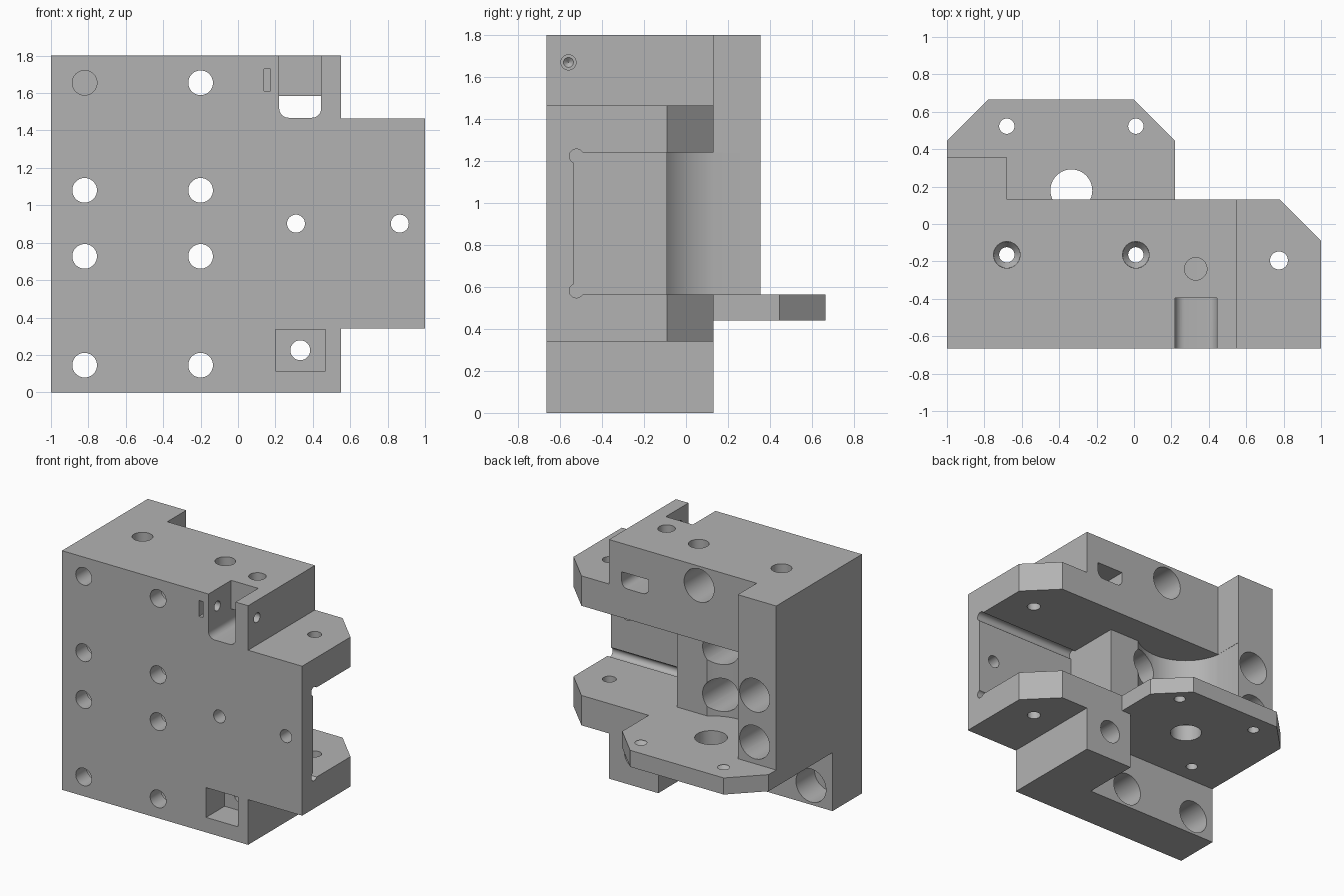
import bpy, bmesh, math
from mathutils import Matrix, Vector

if "Cube" in bpy.data.objects:
    bpy.data.objects.remove(bpy.data.objects["Cube"])

grey = bpy.data.materials.new("machined_grey")
grey.diffuse_color = (0.45, 0.45, 0.45, 1)
grey.use_nodes = True
grey.node_tree.nodes["Principled BSDF"].inputs["Base Color"].default_value = grey.diffuse_color


def make_object(name, bm):
    bmesh.ops.recalc_face_normals(bm, faces=bm.faces)
    mesh = bpy.data.meshes.new(name)
    bm.to_mesh(mesh)
    bm.free()
    obj = bpy.data.objects.new(name, mesh)
    mesh.materials.append(grey)
    bpy.context.collection.objects.link(obj)
    return obj


def prism(name, outline, lo, hi, axis="z"):
    """Extrude a 2D outline along z (x,y outline) or y (x,z outline)."""
    bm = bmesh.new()
    place = (lambda p: (p[0], p[1], lo)) if axis == "z" else (lambda p: (p[0], lo, p[1]))
    face = bm.faces.new([bm.verts.new(place(p)) for p in outline])
    geom = bmesh.ops.extrude_face_region(bm, geom=[face])["geom"]
    step = Vector((0, 0, hi - lo)) if axis == "z" else Vector((0, hi - lo, 0))
    bmesh.ops.translate(bm, vec=step, verts=[v for v in geom if isinstance(v, bmesh.types.BMVert)])
    return make_object(name, bm)


def box(name, x0, x1, y0, y1, z0, z1):
    return prism(name, [(x0, y0), (x1, y0), (x1, y1), (x0, y1)], z0, z1)


def rod(name, start, end, r1, r2=None, segments=40):
    """Cylinder or cone between two points."""
    a, b = Vector(start), Vector(end)
    bm = bmesh.new()
    turn = (b - a).to_track_quat("Z", "Y").to_matrix().to_4x4()
    bmesh.ops.create_cone(bm, cap_ends=True, segments=segments, radius1=r1,
                          radius2=r1 if r2 is None else r2, depth=(b - a).length,
                          matrix=Matrix.Translation((a + b) / 2) @ turn)
    return make_object(name, bm)


# Main block from its plan outline
body = prism("mount_block", [(-1, -.665), (1, -.665), (1, -.09), (.78, .13), (.22, .13),
                             (.22, .445), (0, .665), (-.78, .665), (-1, .445)], 0, 1.8)


def cut(cutter):
    cutter.hide_render = True
    mod = body.modifiers.new("cut", "BOOLEAN")
    mod.operation, mod.solver, mod.object = "DIFFERENCE", "EXACT", cutter
    bpy.context.view_layer.objects.active = body
    bpy.ops.object.modifier_apply(modifier=mod.name)
    bpy.data.objects.remove(cutter)


# Steps above and below the rear plate, and beside the flanges
cut(prism("above_plate", [(-2, .355), (-.68, .355), (-.68, .13), (2, .13), (2, 2), (-2, 2)], .565, 3))
cut(prism("below_plate", [(-2, -.315), (.14, -.315), (.14, .13), (2, .13), (2, 2), (-2, 2)], -1, .44))
cut(box("above_flange", .55, 2, -2, 2, 1.465, 3))
cut(box("below_flange", .55, 2, -2, 2, -1, .34))

# Round rear pocket joined to the rectangular side pocket
cx, cy, r = -.335, .18, .35
arc = [(cx + r * math.cos(math.radians(d)), cy + r * math.sin(math.radians(d)))
       for d in [188.2 + (309.5 - 188.2) * i / 20 for i in range(21)]]
cut(prism("pocket", [(2, 2), (-.68, 2)] + arc + [(.14, -.09), (.14, -.535), (2, -.535)], .565, 1.24))
for z in (.582, 1.223):
    cut(rod("corner_relief", (.14, -.522, z), (2, -.522, z), .034, segments=24))

# Mounting holes from the front, with wide bores from the back
for x in (-.82, -.2):
    for z in (.145, .727, 1.08, 1.655):
        blind = x < -.5 and z > 1.5
        cut(rod("bolt_hole", (x, -1, z), (x, -.4 if blind else -.5, z), .066))
        if not blind:
            cut(rod("bolt_bore", (x, -.535, z), (x, .45 if z > .4 else .2, z), .125))
for x in (.31, .865):
    cut(rod("pocket_hole", (x, -1, .902), (x, -.4, .902), .048))

# Plate pattern: centre hole and four countersunk screw holes
cut(rod("centre_hole", (cx, cy, .3), (cx, cy, .7), .112))
for x in (-.68, .01):
    for y in (-.165, .523):
        cut(rod("screw_hole", (x, y, .4), (x, y, .6), .041))
        cut(rod("countersink", (x, y, .525), (x, y, .565), .041, .071))
        if y < 0:
            cut(rod("screw_access", (x, y, .564), (x, y, 2), .071))

# Flange pin holes
cut(rod("flange_hole", (.775, -.195, .2), (.775, -.195, 1.6), .048))

# Top slot with rounded floor corners, continuing as a window to the back
def slot(name, top, y0, y1):
    f = .05
    pts = [(.22, top)]
    for px, start in ((.22 + f, 180), (.445 - f, 270)):
        pts += [(px + f * math.cos(math.radians(start + 15 * i)),
                 1.468 + f + f * math.sin(math.radians(start + 15 * i))) for i in range(7)]
    return prism(name, pts + [(.445, top)], y0, y1, "y")

cut(slot("window", 1.585, -1, .3))
cut(slot("top_slot", 2, -1, -.395))
cut(rod("top_hole", (.33, -.24, 1.53), (.33, -.24, 2), .06))

# Cross hole through the slot walls, and the small front slit
cut(rod("cross_hole", (.15, -.56, 1.67), (.8, -.56, 1.67), .036))
cut(rod("cross_hole_tip", (.12, -.56, 1.67), (.151, -.56, 1.67), .001, .036))
cut(box("slit", .14, .175, -1, -.5, 1.61, 1.73))

# Square front recess with its through hole
cut(box("square_recess", .2, .467, -1, -.445, .113, .337))
cut(rod("recess_hole", (.333, -.6, .225), (.333, .3, .225), .053))
cut(rod("recess_bore", (.333, -.1, .225), (.333, .3, .225), .088))

# Smooth bores, crisp edges
bpy.ops.object.select_all(action="DESELECT")
body.select_set(True)
bpy.context.view_layer.objects.active = body
bpy.ops.object.shade_smooth_by_angle(angle=math.radians(30))
